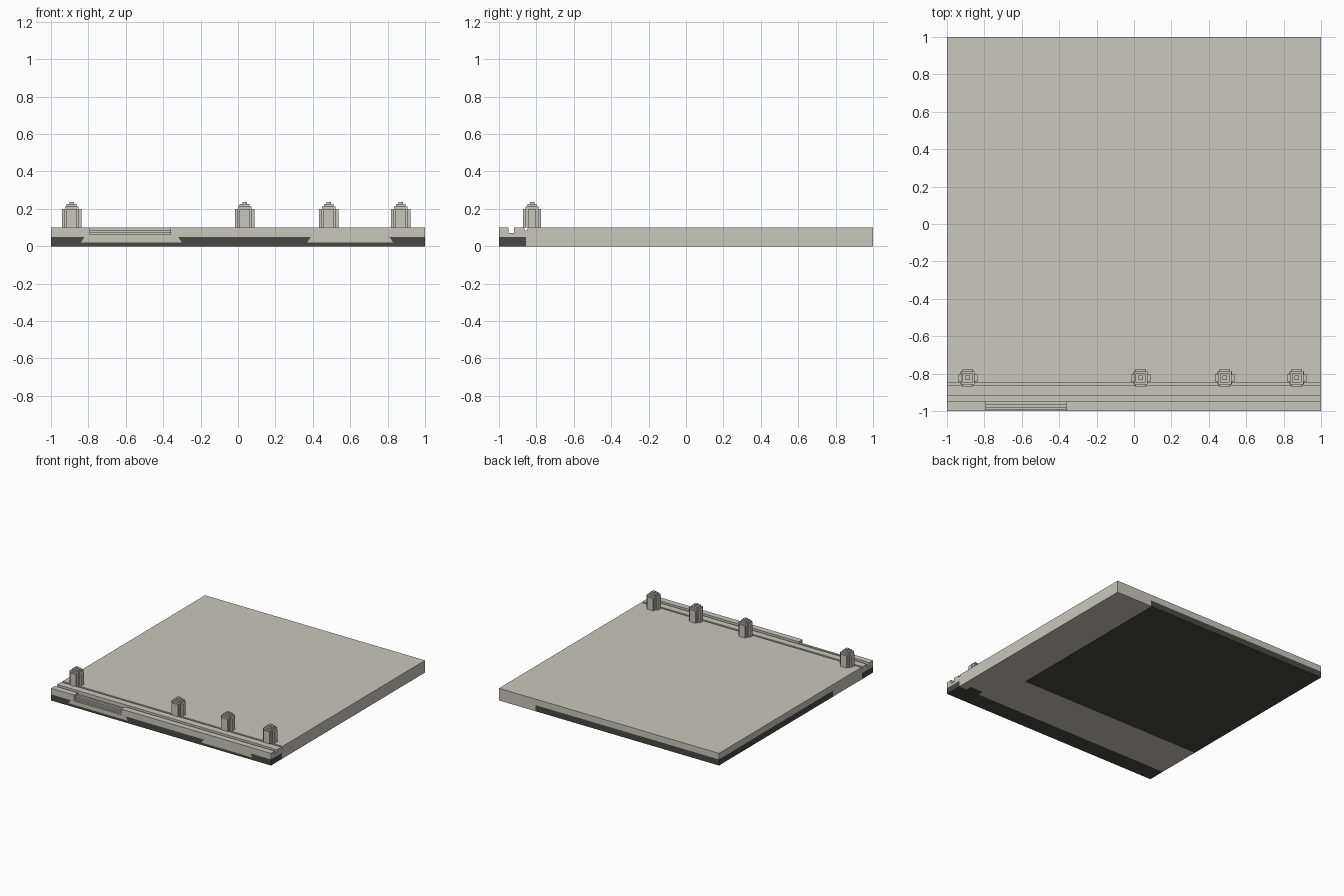
import bpy, bmesh
from mathutils import Vector

if "Cube" in bpy.data.objects:
    bpy.data.objects.remove(bpy.data.objects["Cube"])


def material(name, rgb):
    m = bpy.data.materials.new(name)
    m.diffuse_color = (*rgb, 1)
    m.use_nodes = True
    m.node_tree.nodes["Principled BSDF"].inputs["Base Color"].default_value = m.diffuse_color
    return m


STONE = material("pale_concrete", (0.575, 0.565, 0.515))
DARK = material("dark_damp_base", (0.066, 0.066, 0.056))


def add_object(name, bm):
    bmesh.ops.recalc_face_normals(bm, faces=bm.faces)
    me = bpy.data.meshes.new(name)
    bm.to_mesh(me)
    bm.free()
    me.materials.append(STONE)
    ob = bpy.data.objects.new(name, me)
    bpy.context.collection.objects.link(ob)
    return ob


def extrude(bm, points, offset):
    face = bm.faces.new([bm.verts.new(p) for p in points])
    geo = bmesh.ops.extrude_face_region(bm, geom=[face])["geom"]
    bmesh.ops.translate(bm, vec=offset,
                        verts=[g for g in geo if isinstance(g, bmesh.types.BMVert)])


def profile_object(name, profile, x0, x1):
    bm = bmesh.new()
    extrude(bm, [(x0, y, z) for y, z in profile], (x1 - x0, 0, 0))
    return add_object(name, bm)


# Quay slab with a wide channel and a narrow groove behind the front lip
slab = profile_object("quay_slab", [
    (-1, 0), (1, 0), (1, 0.1), (-0.848, 0.1), (-0.848, 0.085), (-0.864, 0.085),
    (-0.864, 0.1), (-0.92, 0.1), (-0.92, 0.07), (-0.95, 0.07), (-0.95, 0.1), (-1, 0.1)], -1, 1)

# Steps cut through the front lip
cutter = profile_object("step_cutter", [
    (-1.1, 0.052), (-0.993, 0.052), (-0.993, 0.062), (-0.981, 0.062), (-0.981, 0.074),
    (-0.968, 0.074), (-0.968, 0.088), (-0.94, 0.088), (-0.94, 0.2), (-1.1, 0.2)], -0.79, -0.36)
mod = slab.modifiers.new("steps", "BOOLEAN")
mod.object, mod.operation, mod.solver = cutter, "DIFFERENCE", "EXACT"
cut = bpy.data.meshes.new_from_object(slab.evaluated_get(bpy.context.evaluated_depsgraph_get()))
slab.modifiers.clear()
slab.data = cut
bpy.data.objects.remove(cutter)
cut.materials.clear()
cut.materials.append(STONE)
cut.materials.append(DARK)

# Dark base: cut its outlines into the outer faces, then colour by position
bm = bmesh.new()
bm.from_mesh(cut)


def slice_faces(co, normal, test):
    faces = [f for f in bm.faces if test(f.normal, f.calc_center_median())]
    geo = set(faces)
    for f in faces:
        geo.update(f.edges)
        geo.update(f.verts)
    bmesh.ops.bisect_plane(bm, geom=list(geo), plane_co=co, plane_no=normal, dist=1e-6)
    bm.normal_update()


def outer(n, c):
    return max(abs(c.x), abs(c.y)) > 0.999


def front(n, c):
    return c.y < -0.999


def under(n, c):
    return c.z < 0.001


slice_faces((0, 0, 0.05), (0, 0, 1), outer)
slice_faces((0, 0, 0.02), (0, 0, 1), front)
# Sloped ends of the low stretches on the front face: x at z = 0.05 and at z = 0.02
SLOPES = [(-0.82, -0.80), (-0.34 + 0.02, -0.34), (0.39, 0.41), (0.81, 0.79)]
for hi, lo in SLOPES:
    slice_faces((hi, -1, 0.05), Vector((0.03, 0, hi - lo)), front)
for y in (-0.855, -0.48):
    slice_faces((0, y, 0), (0, 1, 0), lambda n, c: c.z < 0.051 and abs(c.y) < 0.9999)
slice_faces((0.67, 0, 0), (1, 0, 0), lambda n, c: c.z < 0.051 and c.y > -0.48)
# Small patch on the underside near one corner
slice_faces((0, -0.805, 0), (0, 1, 0), under)
for x in (0.81, 0.93):
    slice_faces((x, 0, 0), (1, 0, 0), under)


def is_dark(c):
    if c.z > 0.05:
        return False
    if c.y < -0.999:
        if c.z < 0.02:
            return True
        a, b, d, e = [hi + (lo - hi) * (0.05 - c.z) / 0.03 for hi, lo in SLOPES]
        return not (a < c.x < b or d < c.x < e)
    patch = c.z < 0.001 and 0.81 < c.x < 0.93 and c.y < -0.805
    return c.y < -0.855 or (c.x < 0.67 and c.y > -0.48) or patch


for f in bm.faces:
    f.material_index = int(is_dark(f.calc_center_median()))
bm.to_mesh(cut)
bm.free()


# Bollards: stepped round post with a stepped cap
def ring(quadrant, cx, cy, z):
    flip = quadrant[::-1]
    pts = (quadrant + [(-x, y) for x, y in flip]
           + [(-x, -y) for x, y in quadrant] + [(x, -y) for x, y in flip])
    return [(cx + x, cy + y, z) for x, y in pts]


POST = [(0.052, 0.02), (0.052, 0.033), (0.03, 0.033), (0.03, 0.049)]
POST = [(0.052, 0.018), (0.038, 0.018), (0.038, 0.034), (0.028, 0.034), (0.028, 0.048)]
TIERS = [(POST, 0.1, 0.2), ([(0.036, 0.034)], 0.2, 0.213),
         ([(0.026, 0.025)], 0.213, 0.225), ([(0.012, 0.012)], 0.225, 0.236)]
for i, x in enumerate((-0.89, 0.035, 0.485, 0.87)):
    bm = bmesh.new()
    for quadrant, z0, z1 in TIERS:
        extrude(bm, ring(quadrant, x, -0.823, z0), (0, 0, z1 - z0))
    add_object(f"bollard_{i + 1}", bm)
